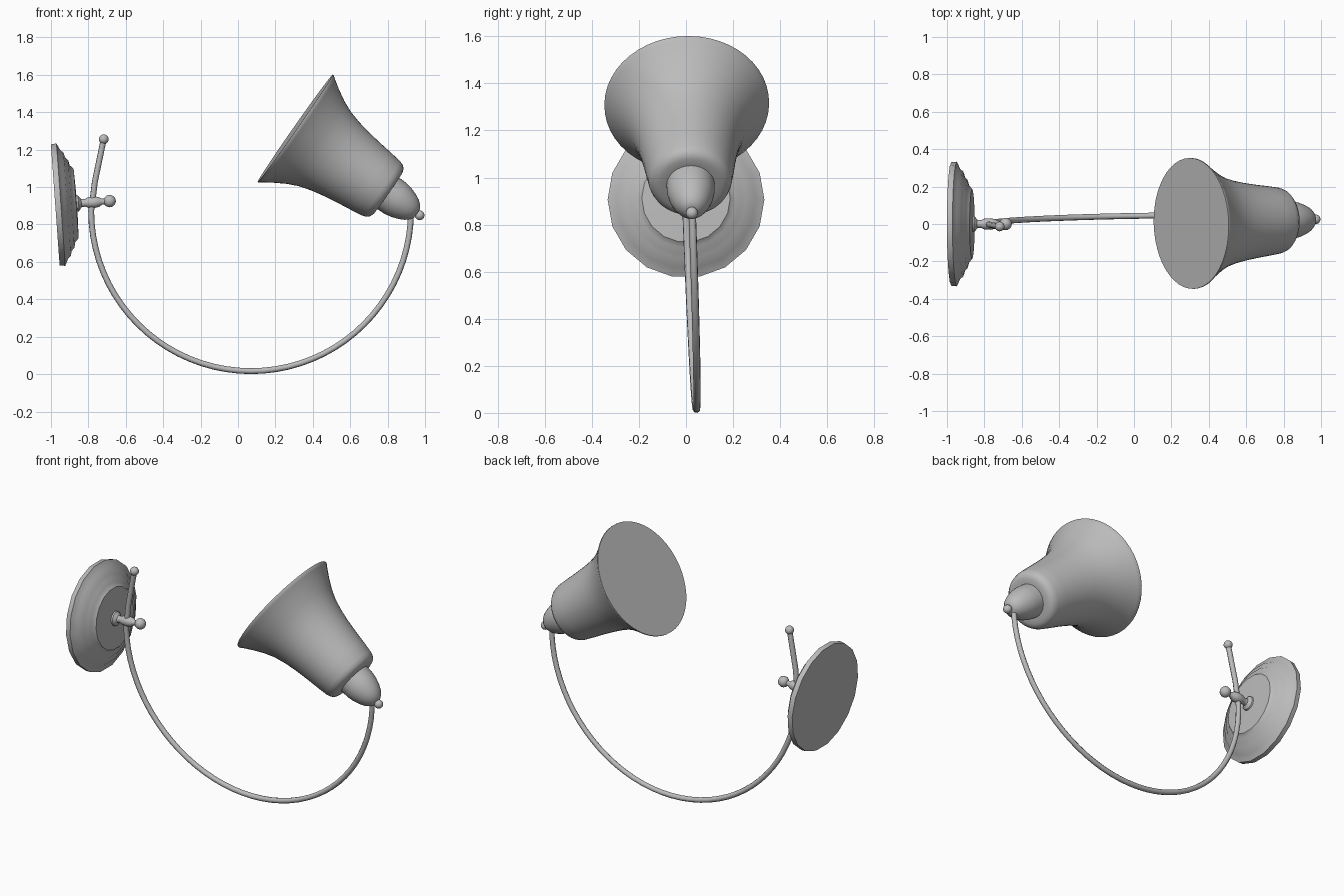
import bpy
import bmesh
import math
from mathutils import Vector

cube = bpy.data.objects.get("Cube")
if cube:
    bpy.data.objects.remove(cube, do_unlink=True)

grey = bpy.data.materials.new("plain_grey")
grey.use_nodes = True
grey.diffuse_color = (0.5, 0.5, 0.5, 1)
grey.node_tree.nodes["Principled BSDF"].inputs["Base Color"].default_value = (0.5, 0.5, 0.5, 1)


def finish(obj, angle=40):
    """Apply the material and smooth shading with sharp edges kept."""
    obj.data.materials.append(grey)
    bpy.ops.object.select_all(action="DESELECT")
    obj.select_set(True)
    bpy.context.view_layer.objects.active = obj
    bpy.ops.object.shade_smooth_by_angle(angle=math.radians(angle))
    return obj


def lathe(name, start, direction, profile, sides, angle=40):
    """Revolve (distance along axis, radius) points about an axis."""
    bm = bmesh.new()
    verts = [bm.verts.new((r, 0, t)) for t, r in profile]
    edges = [bm.edges.new(pair) for pair in zip(verts, verts[1:])]
    bmesh.ops.spin(bm, geom=verts + edges, cent=(0, 0, 0), axis=(0, 0, 1),
                   angle=math.tau, steps=sides, use_duplicate=False)
    bmesh.ops.remove_doubles(bm, verts=bm.verts, dist=0.0005)
    bmesh.ops.recalc_face_normals(bm, faces=bm.faces)
    mesh = bpy.data.meshes.new(name)
    bm.to_mesh(mesh)
    bm.free()
    obj = bpy.data.objects.new(name, mesh)
    bpy.context.collection.objects.link(obj)
    obj.location = start
    obj.rotation_euler = Vector(direction).to_track_quat("Z", "Y").to_euler()
    return finish(obj, angle)


def ball(name, centre, radius):
    bpy.ops.mesh.primitive_uv_sphere_add(segments=16, ring_count=10, radius=radius, location=centre)
    obj = bpy.context.object
    obj.name = name
    return finish(obj, 60)


def arm_y(x, z):
    """The arm lies in a slightly tilted plane."""
    return 0.045 + 0.015 * (x - 0.07) - 0.037 * z


# Wall plate with soft steps
plate_dir = Vector((0.997, 0, 0.072))
plate_back = Vector((-0.977, 0, 0.904))
lathe("wall_plate", plate_back, plate_dir,
      [(0, 0), (0, 0.33), (0.03, 0.333), (0.048, 0.295), (0.064, 0.28), (0.07, 0.255),
       (0.086, 0.238), (0.092, 0.21), (0.112, 0.188), (0.116, 0.045), (0.116, 0)], 18)

# Short post that carries the arm, ending in a ball
post_start = plate_back + plate_dir * 0.11
post_end = Vector((-0.686, 0, 0.925))
lathe("post", post_start, post_end - post_start,
      [(0, 0), (0, 0.045), (0.015, 0.042), (0.03, 0.022), (0.05, 0.02), (0.065, 0.028),
       (0.1, 0.031), (0.125, 0.026), (0.14, 0.016), (0.17, 0.016), (0.17, 0)], 16)
ball("post_ball", post_end, 0.033)

# Curved arm: straight upper end, then a half circle
points = [(-0.718, 1.256), (-0.765, 1.03)]
for i in range(41):
    a = math.pi + math.pi * i / 40
    points.append((0.07 + 0.855 * math.cos(a), 0.872 + 0.856 * math.sin(a)))
curve = bpy.data.curves.new("arm", "CURVE")
curve.dimensions = "3D"
curve.bevel_depth = 0.016
curve.bevel_resolution = 2
curve.use_fill_caps = True
spline = curve.splines.new("POLY")
spline.points.add(len(points) - 1)
for point, (x, z) in zip(spline.points, points):
    point.co = (x, arm_y(x, z), z, 1)
arm = bpy.data.objects.new("arm", curve)
bpy.context.collection.objects.link(arm)
bpy.ops.object.select_all(action="DESELECT")
arm.select_set(True)
bpy.context.view_layer.objects.active = arm
bpy.ops.object.convert(target="MESH")
finish(bpy.context.object, 50)
ball("arm_ball", (-0.718, arm_y(-0.718, 1.256), 1.256), 0.026)

# Lamp head: end ball, socket and bell shade on one axis
head = Vector((0.971, 0.025, 0.849))
mouth = Vector((0.305, 0.003, 1.315))
axis = mouth - head
ball("socket_ball", head, 0.026)
lathe("socket", head, axis,
      [(0.015, 0), (0.018, 0.03), (0.03, 0.047), (0.052, 0.066), (0.08, 0.08),
       (0.12, 0.094), (0.16, 0.101), (0.23, 0.103), (0.23, 0)], 32)
lathe("bell_shade", head, axis,
      [(0.205, 0), (0.205, 0.11), (0.206, 0.135), (0.213, 0.155), (0.228, 0.169),
       (0.25, 0.177), (0.32, 0.187), (0.4, 0.197), (0.48, 0.209), (0.55, 0.223),
       (0.62, 0.243), (0.68, 0.27), (0.74, 0.305), (0.79, 0.338), (0.805, 0.35),
       (0.812, 0.35), (0.812, 0)], 48)
